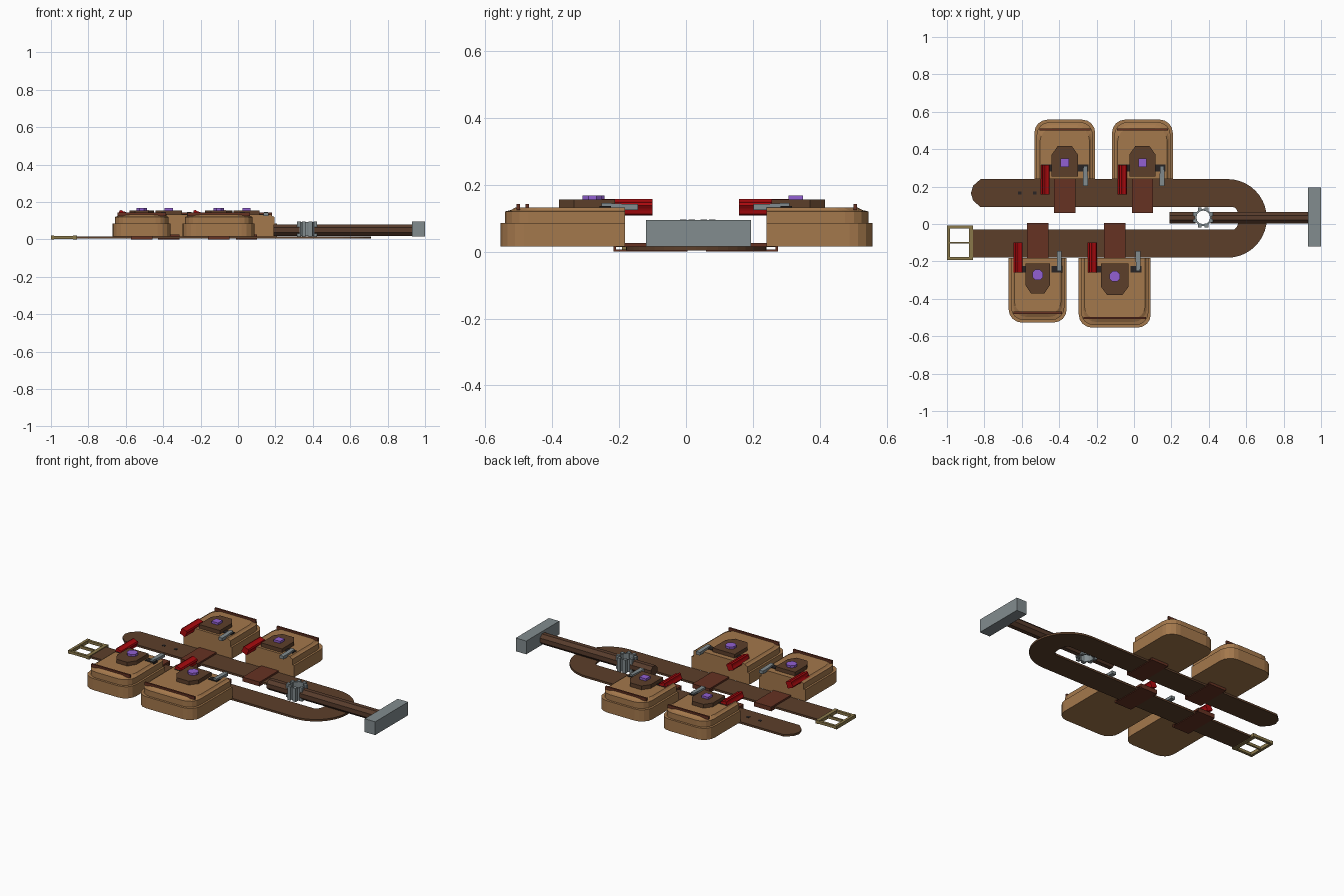
import bpy, bmesh
from math import sin, cos, pi

cube = bpy.data.objects.get("Cube")
if cube:
    bpy.data.objects.remove(cube)


def material(name, rgb):
    lin = [(c / 255 / 12.92) if c < 11 else ((c / 255 + 0.055) / 1.055) ** 2.4 for c in rgb]
    m = bpy.data.materials.new(name)
    m.use_nodes = True
    m.diffuse_color = (*lin, 1)
    m.node_tree.nodes["Principled BSDF"].inputs["Base Color"].default_value = (*lin, 1)
    return m


BELT = material("belt brown", (92, 63, 42))
HANDLE = material("wood brown", (88, 60, 44))
TAN = material("tan leather", (164, 120, 76))
RUST = material("rust leather", (102, 50, 34))
RED = material("red grip", (170, 10, 14))
STEEL = material("steel grey", (130, 140, 143))
PURPLE = material("purple gem", (146, 96, 210))
GOLD = material("dull gold", (138, 120, 74))
DARK = material("dark clip", (40, 36, 36))


def loft(name, rings, mat):
    """Skin closed loops of equal length and cap both ends."""
    bm = bmesh.new()
    loops = [[bm.verts.new(p) for p in ring] for ring in rings]
    n = len(loops[0])
    for a, b in zip(loops, loops[1:]):
        for i in range(n):
            j = (i + 1) % n
            bm.faces.new((a[i], a[j], b[j], b[i]))
    bm.faces.new(loops[0])
    bm.faces.new(loops[-1])
    bmesh.ops.recalc_face_normals(bm, faces=bm.faces)
    mesh = bpy.data.meshes.new(name)
    bm.to_mesh(mesh)
    bm.free()
    mesh.materials.append(mat)
    ob = bpy.data.objects.new(name, mesh)
    bpy.context.collection.objects.link(ob)
    return ob


def prism(name, outline, z0, z1, mat):
    return loft(name, [[(x, y, z) for x, y in outline] for z in (z0, z1)], mat)


def box(name, x0, x1, y0, y1, z0, z1, mat):
    return prism(name, [(x0, y0), (x1, y0), (x1, y1), (x0, y1)], z0, z1, mat)


def circle(cx, cy, r, n, turn=0.0):
    return [(cx + r * cos(2 * pi * i / n + turn), cy + r * sin(2 * pi * i / n + turn))
            for i in range(n)]


def arc(cx, cy, rx, ry, a0, a1, n):
    return [(cx + rx * cos(a0 + (a1 - a0) * i / n), cy + ry * sin(a0 + (a1 - a0) * i / n))
            for i in range(n + 1)]


# Belt folded into a U, with a tapered tip
outer = arc(0.5, 0.03, 0.21, 0.21, pi / 2, -pi / 2, 20)
inner = arc(0.53, 0.03, 0.03, 0.06, -pi / 2, pi / 2, 10)
tip = [(-0.82, 0.09), (-0.86, 0.125), (-0.872, 0.165), (-0.86, 0.205), (-0.82, 0.24)]
prism("belt", outer + [(-0.87, -0.18), (-0.87, -0.03)] + inner + tip, 0.004, 0.016, BELT)
for i, x in enumerate((-0.61, -0.53)):
    box(f"belt_hole_{i + 1}", x - 0.009, x + 0.009, 0.157, 0.173, 0.014, 0.018, DARK)

# Buckle frame with prong
for i, (x0, x1) in enumerate(((-1.0, -0.984), (-0.882, -0.86))):
    box(f"buckle_upright_{i + 1}", x0, x1, -0.192, -0.008, 0.0, 0.02, GOLD)
for i, y in enumerate((-0.184, -0.1, -0.016)):
    h = 0.005 if i == 1 else 0.008
    box(f"buckle_bar_{i + 1}", -0.99, -0.865, y - h, y + h, 0.002, 0.018, GOLD)


def pouch(tag, cx, y_in, side, w, length, flap_w, flap, gem_y, gem_n, loop_in, red, grey):
    """Pouch opening towards the belt; side is +1 at the back and -1 at the front."""
    def ring(inset, cut, z):
        hw, end = w / 2 - inset, length - cut
        r = 0.07
        far = arc(hw - r, end - r, r, r, 0, pi / 2, 4) + arc(r - hw, end - r, r, r, pi / 2, pi, 4)
        return [(cx + x, y_in + side * y, z)
                for x, y in [(-hw, 0), (hw, 0)] + far]

    def span(a, b):
        return sorted((y_in + side * a, y_in + side * b))

    # Stepped leather body
    loft(f"{tag}_pouch", [ring(0, 0, 0.015), ring(0, 0, 0.085), ring(0.012, 0.013, 0.085),
                          ring(0.012, 0.013, 0.12), ring(0.022, 0.03, 0.124),
                          ring(0.03, 0.045, 0.132)], TAN)
    # Raised seam near the closed end
    box(f"{tag}_seam", cx - w / 2 + 0.026, cx + w / 2 - 0.026,
        *span(length - 0.058, length - 0.047), 0.125, 0.143, RUST)
    # Flap with cut corners, and its gem
    a, b = flap
    h = flap_w / 2
    shape = [(-h, a), (h, a), (h, b - 0.045), (h * 0.55, b), (-h * 0.55, b), (-h, b - 0.045)]
    prism(f"{tag}_flap", [(cx + x, y_in + side * y) for x, y in shape], 0.13, 0.155, BELT)
    prism(f"{tag}_gem", circle(cx, y_in + side * gem_y, 0.031, gem_n, pi / gem_n),
          0.153, 0.168, PURPLE)
    # Strap loop around the belt
    box(f"{tag}_loop_top", cx - 0.057, cx + 0.057, *span(loop_in, 0.035), 0.014, 0.026, RUST)
    box(f"{tag}_loop_base", cx - 0.057, cx + 0.057, *span(loop_in, 0.035), 0.0, 0.006, RUST)
    for i, y in enumerate((loop_in, 0.027)):
        box(f"{tag}_loop_side_{i + 1}", cx - 0.057, cx + 0.057, *span(y, y + 0.008),
            0.004, 0.016, RUST)
    # Ribbed red grip
    section = []
    for i in range(16):
        r = 0.025 if i % 4 < 2 else 0.019
        t = 2 * pi * (i + 0.5) / 16
        section.append((red + r * cos(t), 0.133 + r * sin(t)))
    loft(f"{tag}_grip", [[(x, y, z) for x, z in section] for y in span(-0.082, 0.076)], RED)
    # Steel tool with a wider end
    y0, y1 = y_in - side * 0.038, y_in + side * 0.07
    ym = y_in + side * 0.01
    loft(f"{tag}_tool", [[(grey - s, y, z0), (grey + s, y, z0), (grey + s, y, z1), (grey - s, y, z1)]
                         for y, s, z0, z1 in ((y0, 0.013, 0.125, 0.143), (ym, 0.013, 0.125, 0.143),
                                              (y1, 0.011, 0.122, 0.146))], STEEL)
    # Dark clips holding both tools
    box(f"{tag}_grip_clip", red - 0.02, red + 0.06, *span(0.042, 0.077), 0.12, 0.136, DARK)
    box(f"{tag}_tool_clip", grey - 0.04, grey + 0.018, *span(0.042, 0.077), 0.12, 0.136, DARK)


back = dict(y_in=0.24, side=1, w=0.325, length=0.318, flap_w=0.14, flap=(0.015, 0.176),
            gem_y=0.088, gem_n=4, loop_in=-0.18)
pouch("back_right", -0.37, red=-0.475, grey=-0.26, **back)
pouch("back_left", 0.045, red=-0.063, grey=0.15, **back)
front = dict(y_in=-0.182, side=-1, gem_n=8, loop_in=-0.187)
pouch("front_right", -0.515, w=0.31, length=0.345, flap_w=0.13, flap=(0.03, 0.19),
      gem_y=0.09, red=-0.62, grey=-0.4, **front)
pouch("front_left", -0.103, w=0.385, length=0.372, flap_w=0.148, flap=(0.03, 0.198),
      gem_y=0.098, red=-0.223, grey=0.022, **front)

# Hammer: head, eight-sided handle in two lengths, hollow collar
box("hammer_head", 0.93, 1.0, -0.12, 0.195, 0.015, 0.095, STEEL)
section = circle(0.033, 0.05, 0.0335, 8, pi / 8)
for i, (x0, x1) in enumerate(((0.19, 0.33), (0.41, 0.935))):
    loft(f"hammer_handle_{i + 1}", [[(x, y, z) for y, z in section] for x in (x0, x1)], HANDLE)
RING = 12
wide, slim = circle(0.37, 0.035, 0.047, RING), circle(0.37, 0.035, 0.037, RING)
for i in range(RING):
    j = (i + 1) % RING
    prism(f"collar_wall_{i + 1}", [slim[i], wide[i], wide[j], slim[j]], 0.018, 0.092, STEEL)
for i, (x, y) in enumerate(circle(0.37, 0.035, 0.047, 8, pi / 8)):
    box(f"collar_stud_{i + 1}", x - 0.01, x + 0.01, y - 0.01, y + 0.01, 0.014, 0.096, STEEL)
